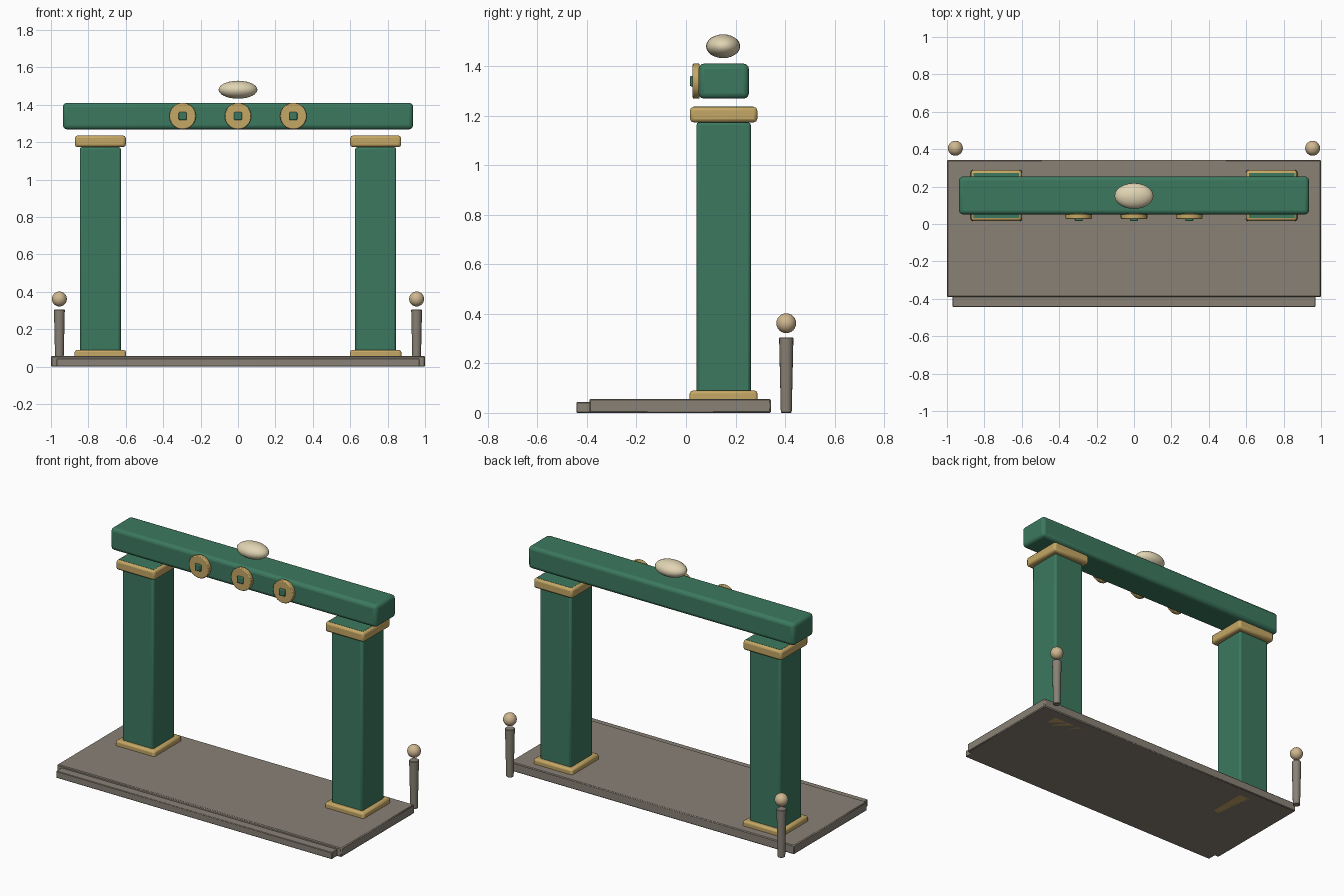
import bpy, math

if "Cube" in bpy.data.objects:
    bpy.data.objects.remove(bpy.data.objects["Cube"])


def material(name, rgb):
    m = bpy.data.materials.new(name)
    m.diffuse_color = (*rgb, 1)
    m.use_nodes = True
    m.node_tree.nodes["Principled BSDF"].inputs["Base Color"].default_value = m.diffuse_color
    return m


GREEN = material("green_paint", (0.045, 0.19, 0.115))
GOLD = material("gold_trim", (0.56, 0.39, 0.13))
STONE = material("stone", (0.25, 0.22, 0.18))
CREAM = material("cream", (0.75, 0.66, 0.45))
TAN = material("tan", (0.62, 0.47, 0.28))


def finish(name, mat, bevel=0, segments=2):
    o = bpy.context.object
    o.name = name
    o.data.materials.append(mat)
    bpy.ops.object.transform_apply(location=False, rotation=True, scale=True)
    if bevel:
        b = o.modifiers.new("bevel", "BEVEL")
        b.width, b.segments, b.limit_method = bevel, segments, "ANGLE"
    bpy.ops.object.shade_smooth_by_angle(angle=math.radians(40))
    return o


def box(name, mat, x, y, z, bevel=0, segments=2):
    """Box from (min, max) ranges on each axis."""
    bpy.ops.mesh.primitive_cube_add(size=1, location=[sum(r) / 2 for r in (x, y, z)])
    bpy.context.object.scale = [r[1] - r[0] for r in (x, y, z)]
    return finish(name, mat, bevel, segments)


def ellipsoid(name, mat, loc, radii):
    bpy.ops.mesh.primitive_uv_sphere_add(segments=24, ring_count=12, radius=1, location=loc)
    bpy.context.object.scale = radii
    return finish(name, mat)


# Ground slab and front step
box("base_slab", STONE, (-1, 1), (-0.39, 0.343), (0, 0.057), 0.005, 1)
box("front_step", STONE, (-0.97, 0.97), (-0.443, -0.37), (0, 0.043), 0.003, 1)


def square(name, mat, cx, half, z, bevel):
    cy = 0.152
    return box(name, mat, (cx - half, cx + half), (cy - half, cy + half), z, bevel)


for side, s in (("left", -1), ("right", 1)):
    cx = 0.736 * s
    # Pillars with gold foot and capital
    square(side + "_pillar_foot", GOLD, cx, 0.137, (0, 0.09), 0.012)
    square(side + "_pillar", GREEN, cx, 0.11, (0.06, 1.174), 0.012)
    square(side + "_capital", GOLD, cx, 0.136, (1.174, 1.236), 0.014)
    square(side + "_capital_top", GREEN, cx, 0.121, (1.19, 1.237), 0)

    # Rear bollards with ball tops
    px = 0.955 * s
    bpy.ops.mesh.primitive_cone_add(vertices=16, radius1=0.022, radius2=0.029,
                                    depth=0.305, location=(px, 0.405, 0.1525))
    finish(side + "_bollard", STONE, 0.003, 1)
    ellipsoid(side + "_bollard_ball", TAN, (px, 0.405, 0.362), (0.04, 0.04, 0.04))

# Cross beam
box("cross_beam", GREEN, (-0.936, 0.936), (0.051, 0.254), (1.269, 1.411), 0.022, 3)

# Medallions on the front of the beam
for i, x in enumerate((-0.296, 0, 0.296)):
    bpy.ops.mesh.primitive_cylinder_add(vertices=32, radius=0.071, depth=0.028,
                                        location=(x, 0.041, 1.34),
                                        rotation=(math.pi / 2, 0, 0))
    finish(f"medallion_{i + 1}", GOLD, 0.005, 2)
    box(f"medallion_stud_{i + 1}", GREEN, (x - 0.021, x + 0.021), (0.016, 0.04),
        (1.319, 1.361), 0.005, 2)

# Oval finial floating above the beam
ellipsoid("oval_finial", CREAM, (0, 0.15, 1.481), (0.104, 0.069, 0.048))
